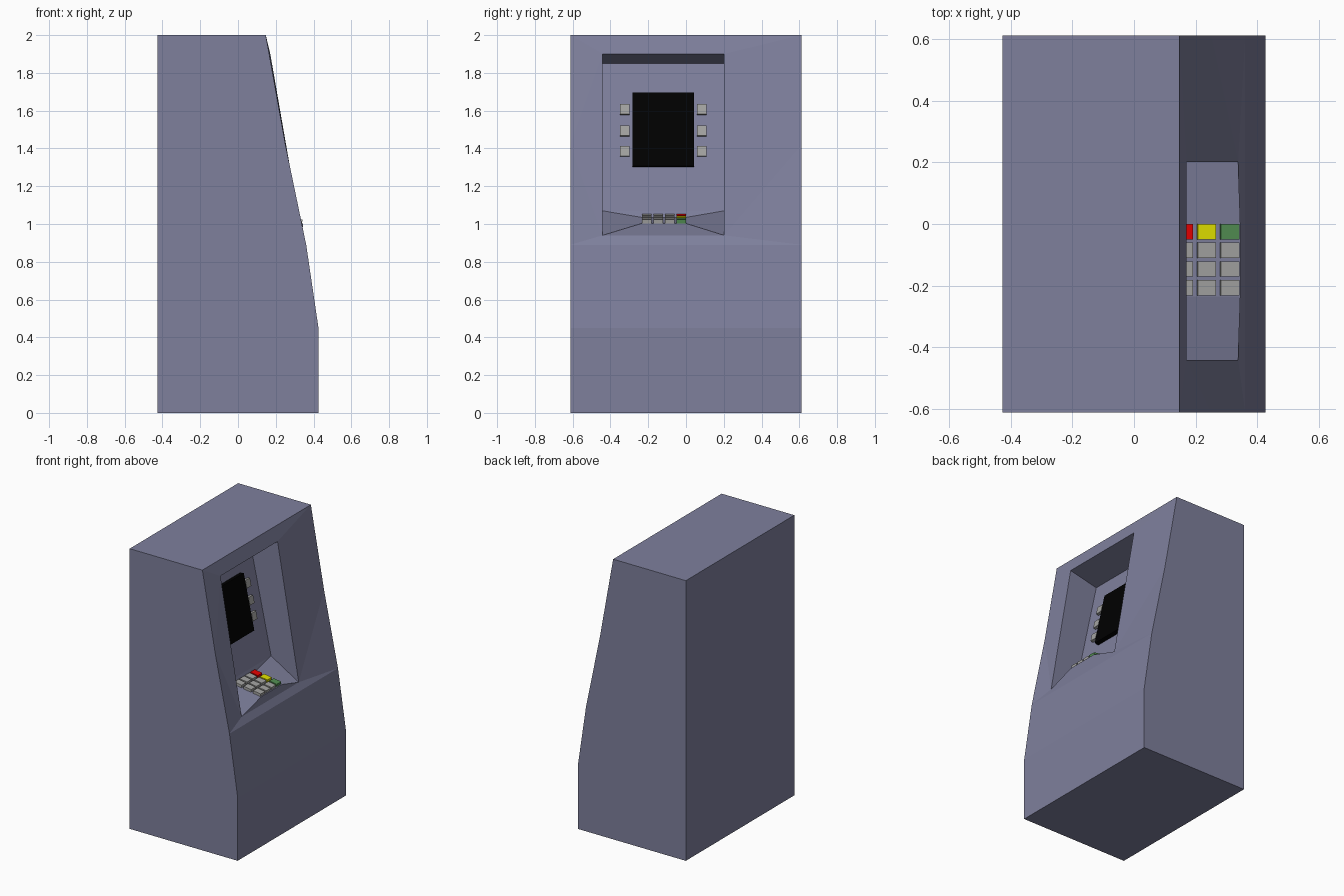
import bpy, bmesh, math
from mathutils import Matrix, Vector

if "Cube" in bpy.data.objects:
    bpy.data.objects.remove(bpy.data.objects["Cube"])


def material(name, rgb):
    m = bpy.data.materials.new(name)
    m.diffuse_color = (*rgb, 1)
    m.use_nodes = True
    m.node_tree.nodes["Principled BSDF"].inputs["Base Color"].default_value = m.diffuse_color
    return m


def finish(bm, name, mat):
    bmesh.ops.recalc_face_normals(bm, faces=bm.faces)
    me = bpy.data.meshes.new(name)
    bm.to_mesh(me)
    bm.free()
    ob = bpy.data.objects.new(name, me)
    bpy.context.collection.objects.link(ob)
    me.materials.append(mat)
    return ob


def box(name, center, size, tilt, mat):
    bm = bmesh.new()
    bmesh.ops.create_cube(bm, size=1, matrix=Matrix.Diagonal((*size, 1)))
    ob = finish(bm, name, mat)
    ob.location = center
    ob.rotation_euler = (0, tilt, 0)
    return ob


steel = material("blue_grey", (.21, .215, .335))
black = material("black", (0, 0, 0))
grey = material("key_grey", (.37, .37, .36))
red = material("red", (.8, 0, 0))
yellow = material("yellow", (.75, .75, 0))
green = material("green", (.085, .27, .085))

# Cabinet: side profile (x, z), counter-clockwise from rear bottom
profile = [(-.427, 0), (.426, 0), (.426, .45), (.361, .89), (.251, 1.42), (.147, 2), (-.427, 2)]
# Recess corners (x, z): opening bottom/top, back wall bottom/top, keypad shelf front/back
recess = [(.338, .94), (.171, 1.9), (.12, 1.07), (-.048, 1.85)]
shelf = [(.345, 1.003), (.13, 1.035)]

bm = bmesh.new()


def row(points, y):
    return [bm.verts.new((x, y, z)) for x, z in points]


L, R = row(profile, -.612), row(profile, .612)
A, B = row(recess, -.442), row(recess, .202)
C, D = row(shelf, -.235), row(shelf, 0)
face = bm.faces.new
n = len(profile)
for i in range(n):                       # outer shell strips, leaving the front open
    if i not in (3, 4):
        j = (i + 1) % n
        face((L[i], L[j], R[j], R[i]))
for S, O, P in ((L, A, C), (R, B, D)):   # each side
    face(S)
    face((S[5], S[4], O[1]))             # front frame
    face((S[4], O[0], O[1]))
    face((S[4], S[3], O[0]))
    face((O[0], O[1], O[3], O[2]))       # recess side wall
    face((O[0], O[2], P[1], P[0]))       # slope beside keypad
face((L[3], R[3], B[0], A[0]))           # lip
face((L[5], R[5], B[1], A[1]))           # brow
face((A[1], B[1], B[3], A[3]))           # recess ceiling
face((A[2], B[2], B[3], A[3]))           # recess back wall
face((A[0], B[0], D[0], C[0]))           # floor front slope
face((A[2], B[2], D[1], C[1]))           # floor back slope
face((C[0], C[1], D[1], D[0]))           # keypad shelf
finish(bm, "cabinet", steel)

# Screen and its side buttons, lying on the sloping back wall
lean = -math.atan(.215)
normal = Vector((math.cos(lean), 0, -math.sin(lean)))


def on_wall(name, y, z, w, h, depth, mat):
    base = Vector((.12 - .215 * (z - 1.07), y, z))
    box(name, base + normal * (depth / 2 - .005), (depth + .01, w, h), lean, mat)


on_wall("screen", -.12, 1.495, .324, .397, .03, black)
for y in (-.325, .083):
    for z in (1.605, 1.49, 1.383):
        on_wall("screen_button", y, z, .05, .055, .02, grey)

# Keypad: three columns by four rows on the sloping shelf
slope = .032 / .215
tilt = math.atan(slope)
for x, colour in ((.16, red), (.235, yellow), (.31, green)):
    for r, y in enumerate((-.207, -.146, -.085, -.025)):
        z = 1.003 + slope * (.345 - x) + .006
        box("keypad_key", (x, y, z), (.06, .05, .026), tilt, colour if r == 3 else grey)
